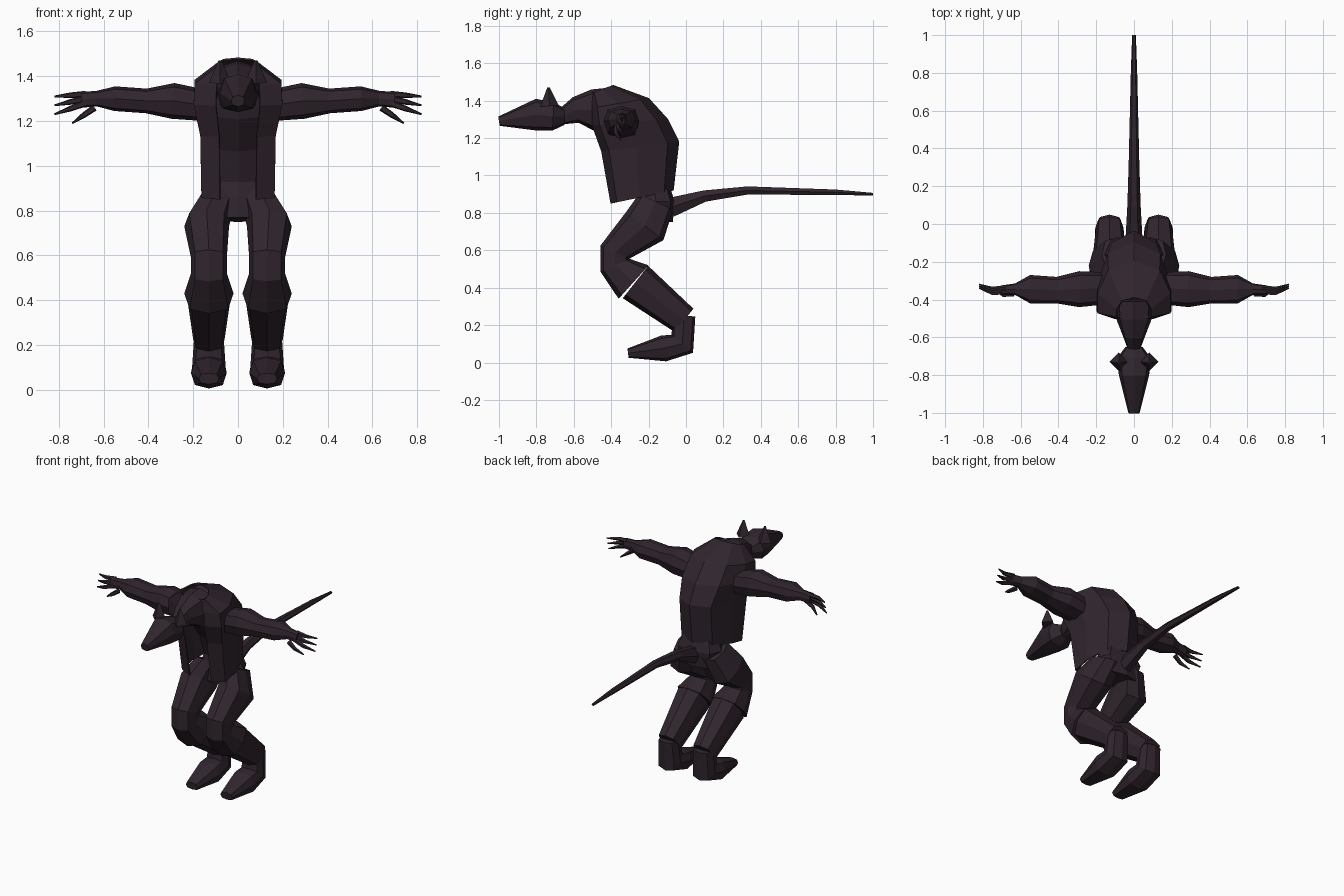
import bpy, bmesh
from math import cos, sin, pi
from mathutils import Vector

cube = bpy.data.objects.get("Cube")
if cube:
    bpy.data.objects.remove(cube)

fur = bpy.data.materials.new("dark_plum")
fur.use_nodes = True
colour = (0.03, 0.0185, 0.027, 1)
fur.diffuse_color = colour
fur.node_tree.nodes["Principled BSDF"].inputs["Base Color"].default_value = colour

ACROSS = Vector((1, 0, 0))
ALONG = Vector((0, 1, 0))


def surface(name, rows, closed=True, mirror=False):
    """Skin rows of points; closed rows become capped tubes."""
    bm = bmesh.new()
    grid = [[bm.verts.new(point) for point in row] for row in rows]
    count = len(grid[0])
    for lower, upper in zip(grid, grid[1:]):
        for i in range(count if closed else count - 1):
            j = (i + 1) % count
            bm.faces.new((lower[i], lower[j], upper[j], upper[i]))
    if closed:
        bm.faces.new(grid[0])
        bm.faces.new(grid[-1])
    bmesh.ops.recalc_face_normals(bm, faces=bm.faces)
    mesh = bpy.data.meshes.new(name)
    bm.to_mesh(mesh)
    bm.free()
    mesh.materials.append(fur)
    obj = bpy.data.objects.new(name, mesh)
    bpy.context.collection.objects.link(obj)
    if mirror:
        obj.modifiers.new("Mirror", "MIRROR").use_clip = True
    return obj


def joint(y, z, wide, deep, x=0):
    return Vector((x, y, z)), wide, deep


def tube(name, joints, side=ACROSS, sides=8, mirror=False):
    """Sweep a faceted section along joints, mitred at every bend."""
    spots = [spot for spot, wide, deep in joints]
    steps = [(b - a).normalized() for a, b in zip(spots, spots[1:])]
    rows = []
    for i, (spot, wide, deep) in enumerate(joints):
        heading = steps[max(i - 1, 0)] + steps[min(i, len(steps) - 1)]
        up = heading.cross(side).normalized()
        row = []
        for corner in range(sides):
            angle = 2 * pi * corner / sides
            # Octagons get fuller diagonals, for a boxier section
            full = 1.1 if sides == 8 and corner % 2 else 1
            row.append(spot + full * (side * wide * cos(angle) + up * deep * sin(angle)))
        rows.append(row)
    surface(name, rows, mirror=mirror)


# Hunched body inside the waistcoat, from the crotch upwards
tube("torso", [
    joint(y=-.17, z=.76, wide=.12, deep=.1),
    joint(y=-.16, z=.86, wide=.155, deep=.1),
    joint(y=-.17, z=.94, wide=.12, deep=.08),
    joint(y=-.2, z=1.1, wide=.12, deep=.11),
    joint(y=-.29, z=1.27, wide=.14, deep=.13),
    joint(y=-.36, z=1.39, wide=.11, deep=.09)])


def hem(front, back, wide):
    """One level of the waistcoat, from its front edge round to the spine."""
    start, end = Vector((0, *front)), Vector((0, *back))
    outline = [(0, .5), (.1, 1), (.45, 1), (.85, .7), (1, 0)]
    return [start.lerp(end, t) + ACROSS * wide * bulge for t, bulge in outline]


# Waistcoat hanging open at the front
waistcoat = surface("waistcoat", [
    hem(front=(-.4, .85), back=(-.07, .92), wide=.16),
    hem(front=(-.45, 1.13), back=(-.04, 1.18), wide=.165),
    hem(front=(-.5, 1.27), back=(-.1, 1.3), wide=.195),
    hem(front=(-.5, 1.36), back=(-.2, 1.41), wide=.19),
    hem(front=(-.5, 1.44), back=(-.39, 1.48), wide=.09)],
    closed=False, mirror=True)
cloth = waistcoat.modifiers.new("Cloth", "SOLIDIFY")
cloth.thickness = .008
cloth.offset = 0

# Neck and head reach forward
tube("neck", [
    joint(y=-.4, z=1.36, wide=.1, deep=.11),
    joint(y=-.5, z=1.35, wide=.095, deep=.11),
    joint(y=-.59, z=1.35, wide=.06, deep=.07),
    joint(y=-.67, z=1.31, wide=.03, deep=.04)])
tube("head", [
    joint(y=-.65, z=1.315, wide=.045, deep=.045),
    joint(y=-.71, z=1.315, wide=.09, deep=.075),
    joint(y=-.8, z=1.325, wide=.08, deep=.085),
    joint(y=-1, z=1.29, wide=.03, deep=.025)])
tube("ears", [
    joint(x=.08, y=-.73, z=1.37, wide=.05, deep=.05),
    joint(x=.08, y=-.735, z=1.47, wide=.007, deep=.007)],
    sides=4, mirror=True)

# Crouching legs
tube("trouser_legs", [
    joint(x=.09, y=-.16, z=.86, wide=.08, deep=.1),
    joint(x=.14, y=-.22, z=.73, wide=.1, deep=.125),
    joint(x=.13, y=-.38, z=.59, wide=.08, deep=.085),
    joint(x=.13, y=-.38, z=.52, wide=.08, deep=.085),
    joint(x=.13, y=-.28, z=.43, wide=.11, deep=.12)], mirror=True)
tube("shins", [
    joint(x=.13, y=-.27, z=.43, wide=.1, deep=.11),
    joint(x=.13, y=-.01, z=.225, wide=.07, deep=.08)], mirror=True)
tube("feet", [
    joint(x=.13, y=-.01, z=.25, wide=.065, deep=.06),
    joint(x=.13, y=-.02, z=.1, wide=.075, deep=.075),
    joint(x=.13, y=-.12, z=.075, wide=.08, deep=.07),
    joint(x=.13, y=-.31, z=.05, wide=.045, deep=.025)], mirror=True)

# Arms held straight out, narrowing into flat palms
tube("arms_and_palms", [
    joint(x=.15, y=-.34, z=1.27, wide=.085, deep=.07),
    joint(x=.29, y=-.345, z=1.29, wide=.095, deep=.08),
    joint(x=.41, y=-.35, z=1.29, wide=.07, deep=.055),
    joint(x=.55, y=-.345, z=1.3, wide=.075, deep=.055),
    joint(x=.63, y=-.345, z=1.3, wide=.03, deep=.035),
    joint(x=.7, y=-.35, z=1.295, wide=.025, deep=.035)],
    side=ALONG, mirror=True)

# Fingers fan downwards, the last being a shorter thumb
for i, name in enumerate(["upper_finger", "middle_finger", "lower_finger", "thumb"]):
    short = .08 if name == "thumb" else 0
    root = Vector((.68 - short / 2, -.34 - i / 100, 1.32 - i / 50))
    tip = Vector((.82 - short, -.32 - i / 100, 1.31 - i / 25))
    knuckle = root.lerp(tip, .5) - ALONG * .015
    tube(name, [(root, .016, .016), (knuckle, .013, .013), (tip, .004, .004)],
         side=ALONG, sides=5, mirror=True)

# Long tapering tail
tube("tail", [
    joint(y=-.08, z=.83, wide=.045, deep=.06),
    joint(y=.1, z=.89, wide=.035, deep=.035),
    joint(y=.33, z=.92, wide=.028, deep=.025),
    joint(y=.8, z=.91, wide=.017, deep=.017),
    joint(y=1, z=.9, wide=.01, deep=.008)], sides=6)
